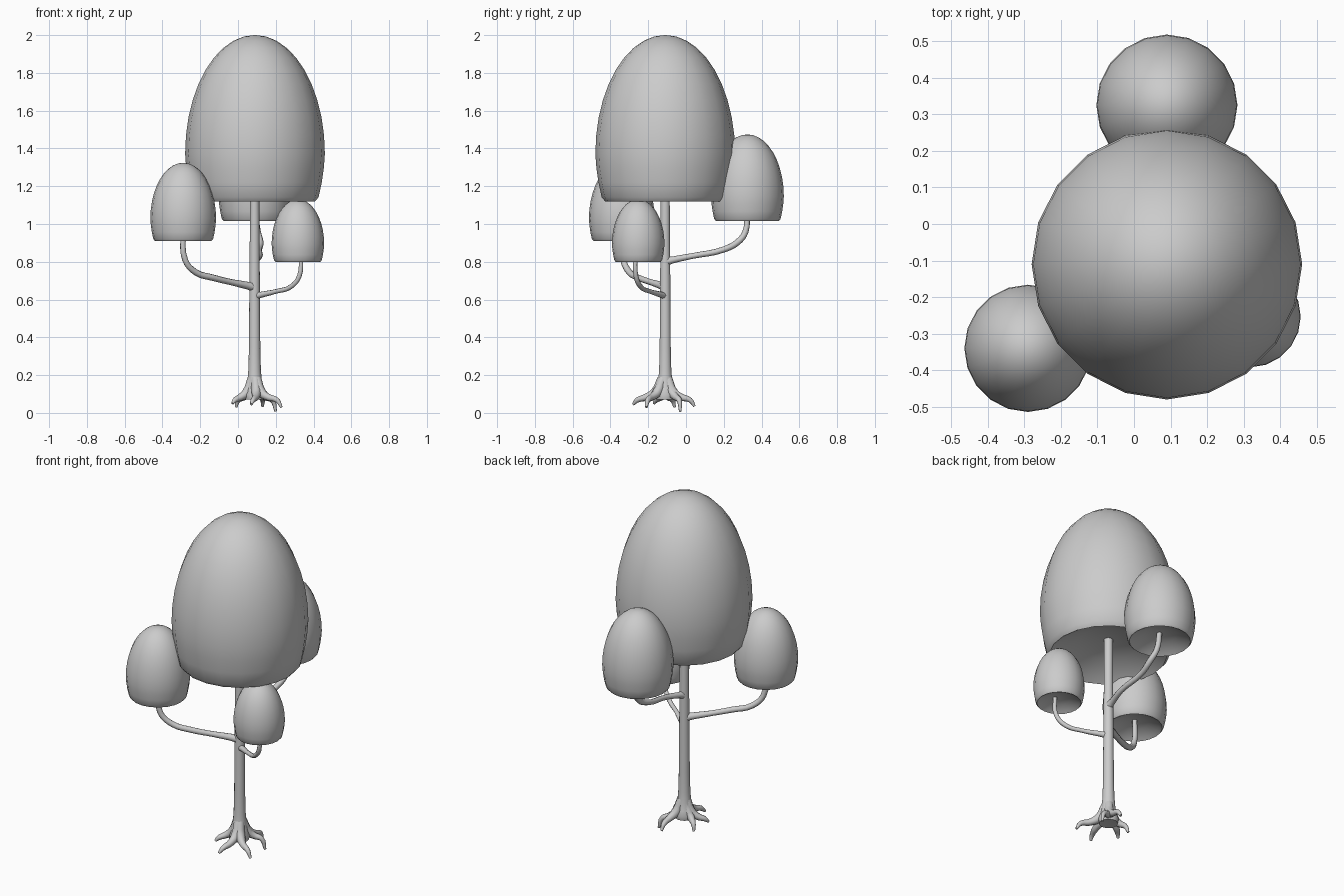
import bpy, bmesh, math
from mathutils import Vector

if "Cube" in bpy.data.objects:
    bpy.data.objects.remove(bpy.data.objects["Cube"])

TX, TY = 0.088, -0.11   # trunk axis


def lathe(name, profile, loc, sides, scale=1.0, angle=40):
    """Revolve (radius, height) points about z; zero radius makes a pole."""
    bm = bmesh.new()
    rings = []
    for r, z in profile:
        n = 1 if r == 0 else sides
        rings.append([bm.verts.new((r * math.cos(2 * math.pi * i / sides) * scale,
                                    r * math.sin(2 * math.pi * i / sides) * scale,
                                    z * scale)) for i in range(n)])
    for a, b in zip(rings, rings[1:]):
        for i in range(sides):
            j = (i + 1) % sides
            quad = [a[i % len(a)], a[j % len(a)], b[j % len(b)], b[i % len(b)]]
            bm.faces.new(list(dict.fromkeys(quad)))
    bmesh.ops.recalc_face_normals(bm, faces=bm.faces)
    me = bpy.data.meshes.new(name)
    bm.to_mesh(me)
    bm.free()
    ob = bpy.data.objects.new(name, me)
    ob.location = loc
    bpy.context.collection.objects.link(ob)
    smooth(ob, angle)
    return ob


def smooth(ob, angle):
    bpy.ops.object.select_all(action='DESELECT')
    ob.select_set(True)
    bpy.context.view_layer.objects.active = ob
    bpy.ops.object.shade_smooth_by_angle(angle=math.radians(angle))


def tube(name, points):
    """Tapered limb through (x, y, z, radius) points."""
    cu = bpy.data.curves.new(name, 'CURVE')
    cu.dimensions = '3D'
    cu.bevel_depth = 1.0
    cu.bevel_resolution = 2
    cu.resolution_u = 4
    cu.use_fill_caps = True
    sp = cu.splines.new('BEZIER')
    sp.bezier_points.add(len(points) - 1)
    for bp, p in zip(sp.bezier_points, points):
        bp.co = p[:3]
        bp.radius = p[3]
        bp.handle_left_type = bp.handle_right_type = 'AUTO'
    ob = bpy.data.objects.new(name, cu)
    bpy.context.collection.objects.link(ob)
    bpy.ops.object.select_all(action='DESELECT')
    ob.select_set(True)
    bpy.context.view_layer.objects.active = ob
    bpy.ops.object.convert(target='MESH')
    smooth(bpy.context.object, 60)


# Foliage: egg domes with a dished underside, scaled from one profile
egg = [(0, 0.27), (0.45, 0.2), (0.75, 0.07), (0.86, 0), (0.91, 0.06), (0.955, 0.27), (0.985, 0.48)]
for k in range(11):
    t = math.radians(90 * k / 10)
    egg.append((0 if k == 10 else math.cos(t), 0.68 + 1.7 * math.sin(t)))
lathe("main_foliage", egg, (0.09, -0.11, 1.12), 20, 0.37)
lathe("left_foliage", egg, (-0.29, -0.34, 0.91), 20, 0.174)
lathe("right_foliage", egg, (0.317, -0.253, 0.80), 20, 0.139)
lathe("back_foliage", egg, (0.09, 0.325, 1.015), 20, 0.193)

# Trunk with a flared foot
trunk = [(0, 0.075), (0.05, 0.07), (0.056, 0.095), (0.046, 0.125), (0.038, 0.17), (0.033, 0.23),
         (0.03, 0.35), (0.028, 0.65), (0.025, 1.0), (0.024, 1.24), (0, 1.24)]
lathe("trunk", trunk, (TX, TY, 0), 14, angle=50)

# Branches
tube("left_branch", [(TX, TY, 0.665, 0.025), (0.045, -0.135, 0.675, 0.02), (-0.04, -0.19, 0.693, 0.016),
                     (-0.13, -0.25, 0.715, 0.017), (-0.225, -0.3, 0.745, 0.017),
                     (-0.28, -0.332, 0.81, 0.016), (-0.29, -0.34, 0.97, 0.014)])
tube("right_branch", [(TX, TY, 0.618, 0.02), (0.12, -0.13, 0.625, 0.016), (0.2, -0.19, 0.643, 0.012),
                      (0.28, -0.24, 0.668, 0.013), (0.325, -0.265, 0.725, 0.013),
                      (0.333, -0.268, 0.84, 0.011)])
tube("back_branch", [(TX, TY, 0.8, 0.025), (0.095, -0.07, 0.81, 0.018), (0.115, 0.03, 0.83, 0.015),
                     (0.112, 0.2, 0.865, 0.016), (0.118, 0.275, 0.905, 0.017),
                     (0.105, 0.315, 0.96, 0.016), (0.09, 0.322, 1.075, 0.014)])

# Claw-like roots: tip x, y, z
tips = [(0.23, -0.21, 0.03), (0.2, -0.03, 0.008), (0.13, 0.045, 0.035),
        (-0.01, -0.06, 0.03), (-0.03, -0.17, 0.05), (0.07, -0.28, 0.045)]
for n, tip in enumerate(tips):
    d = Vector((tip[0] - TX, tip[1] - TY))
    bend = Vector((-d.y, d.x)) * (0.1 if n % 2 else -0.1)
    path = []
    for f, z, r in [(0.1, 0.18, 0.025), (0.3, 0.11, 0.026), (0.58, 0.083, 0.019), (0.86, 0.068, 0.014)]:
        q = d * f + bend * math.sin(f * math.pi)
        path.append((TX + q.x, TY + q.y, z, r))
    path.append((*tip, 0.007))
    tube(f"root_{n + 1}", path)
